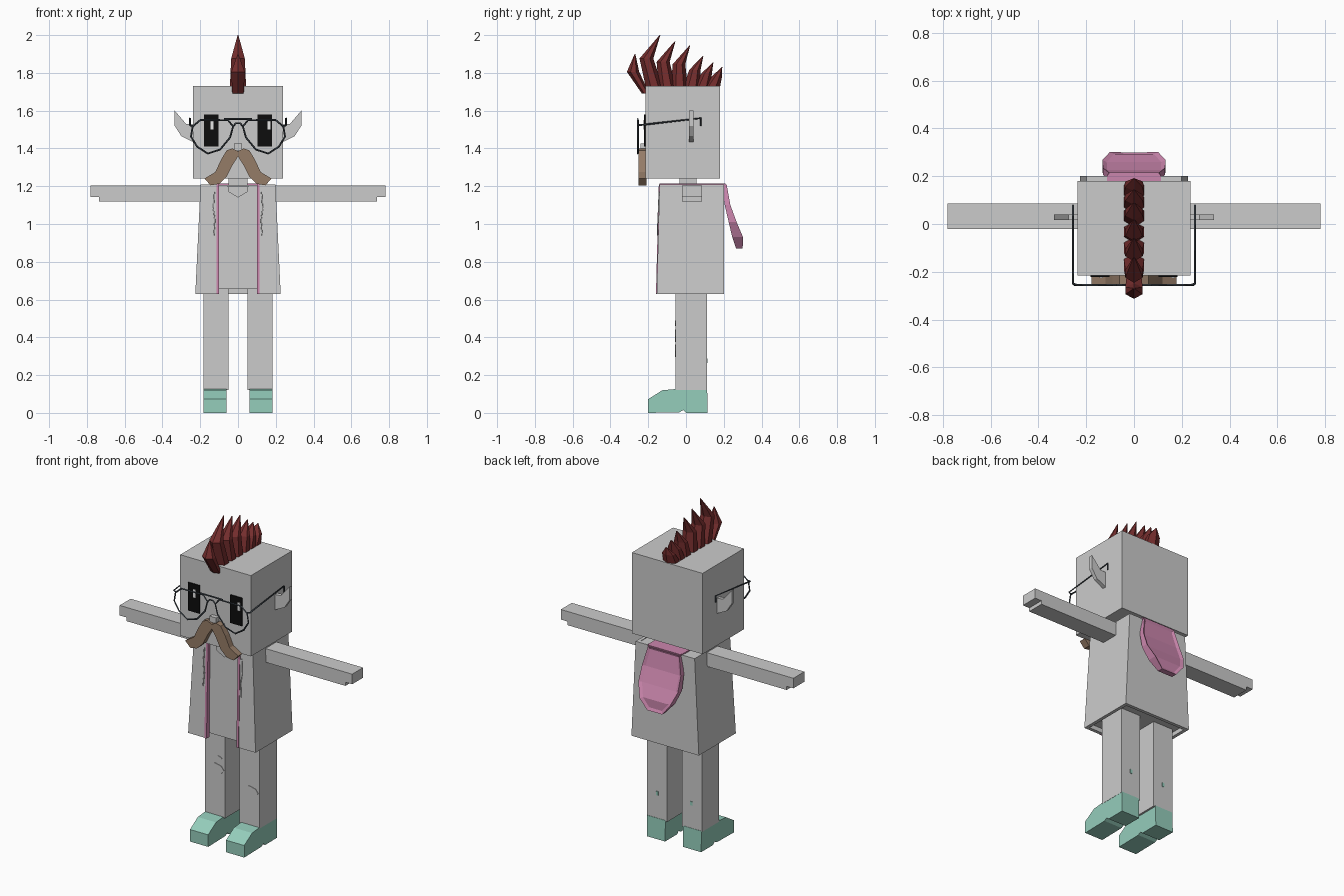
import bpy, bmesh, math

cube = bpy.data.objects.get("Cube")
if cube:
    bpy.data.objects.remove(cube, do_unlink=True)


def material(name, r, g, b):
    m = bpy.data.materials.new(name)
    m.use_nodes = True
    m.diffuse_color = (r, g, b, 1)
    node = next(n for n in m.node_tree.nodes if n.type == 'BSDF_PRINCIPLED')
    node.inputs["Base Color"].default_value = (r, g, b, 1)
    return m


GRAY = material("light_gray", 0.6, 0.6, 0.6)
TEAL = material("teal", 0.3, 0.61, 0.5)
PINK = material("pink", 0.6, 0.24, 0.42)
RED = material("dark_red", 0.18, 0.027, 0.027)
BROWN = material("brown", 0.3, 0.2, 0.135)
SLATE = material("slate", 0.045, 0.057, 0.07)
BLACK = material("black", 0.004, 0.004, 0.004)
WHITE = material("white", 0.8, 0.8, 0.8)


def loft(name, rings, mat, rim=None):
    """Bridge rings of equal length and cap both ends."""
    bm = bmesh.new()
    loops = [[bm.verts.new(p) for p in ring] for ring in rings]
    n = len(loops[0])
    for a, b in zip(loops, loops[1:]):
        for i in range(n):
            j = (i + 1) % n
            bm.faces.new((a[i], a[j], b[j], b[i]))
    bm.faces.new(loops[0][::-1])
    bm.faces.new(loops[-1])
    bmesh.ops.recalc_face_normals(bm, faces=bm.faces[:])
    if rim:
        back = [f for f in bm.faces if f.normal.y > 0.6]
        bmesh.ops.inset_region(bm, faces=back, thickness=rim, depth=-rim / 2)
    me = bpy.data.meshes.new(name)
    bm.to_mesh(me)
    bm.free()
    me.materials.append(mat)
    ob = bpy.data.objects.new(name, me)
    bpy.context.collection.objects.link(ob)
    return ob


def rect(x0, x1, y0, y1, z):
    return [(x0, y0, z), (x1, y0, z), (x1, y1, z), (x0, y1, z)]


def box(name, x, y, z, mat):
    return loft(name, [rect(*x, *y, z[0]), rect(*x, *y, z[1])], mat)


def front_plate(name, outline, y0, y1, mat):
    return loft(name, [[(x, y, z) for x, z in outline] for y in (y0, y1)], mat)


def wire(name, points, mat, radius=0.005, closed=False):
    cu = bpy.data.curves.new(name, 'CURVE')
    cu.dimensions = '3D'
    cu.bevel_depth = radius
    cu.bevel_resolution = 0
    cu.use_fill_caps = True
    sp = cu.splines.new('POLY')
    sp.points.add(len(points) - 1)
    for p, co in zip(sp.points, points):
        p.co = (*co, 1)
    sp.use_cyclic_u = closed
    cu.materials.append(mat)
    ob = bpy.data.objects.new(name, cu)
    bpy.context.collection.objects.link(ob)
    bpy.ops.object.select_all(action='DESELECT')
    ob.select_set(True)
    bpy.context.view_layer.objects.active = ob
    bpy.ops.object.convert(target='MESH')


# Head and neck
box("head", (-0.237, 0.237), (-0.215, 0.18), (1.24, 1.73), GRAY)
box("neck", (-0.05, 0.05), (-0.035, 0.055), (1.18, 1.26), GRAY)
box("nose", (-0.022, 0.022), (-0.24, -0.21), (1.39, 1.425), GRAY)


# Open jacket shell around an inner shirt
def jacket_ring(w, f, z, t=0.02):
    half = [(0.105, f + t), (w - t, f + t), (w - t, 0.2 - t)]
    outer = [(w, 0.2), (w, f), (0.105, f)]
    mirror = lambda pts: [(-x, y) for x, y in reversed(pts)]
    plan = half + mirror(half) + mirror(outer) + outer
    return [(x, y, z) for x, y in plan]


loft("jacket", [jacket_ring(0.226, -0.155, 0.63), jacket_ring(0.198, -0.14, 1.21)], GRAY)
loft("shirt", [rect(-0.205, 0.205, -0.132, 0.185, 0.655),
               rect(-0.19, 0.19, -0.125, 0.19, 1.207)], GRAY)
front_plate("neckline", [(-0.055, 1.2), (0.055, 1.2), (0.05, 1.17), (0, 1.14), (-0.05, 1.17)],
            -0.134, -0.126, GRAY)
box("collar_back", (-0.11, 0.11), (0.08, 0.21), (1.205, 1.215), PINK)

# Hood hanging down the back
hood = [(0.105, 0.19, 0.215, 1.21), (0.13, 0.205, 0.235, 1.1), (0.132, 0.226, 0.268, 1.01),
        (0.1, 0.245, 0.302, 0.93), (0.05, 0.265, 0.3, 0.87)]
loft("hood", [rect(-w, w, a, b, z) for w, a, b, z in hood], PINK, rim=0.018)

for s, side in ((1, "left"), (-1, "right")):
    def flip(pts):
        return [(s * p[0], *p[1:]) for p in pts]

    # Jacket trim, collar and drawstring
    loft("trim_" + side, [flip(rect(0.1, 0.114, -0.159, -0.13, 0.63)),
                          flip(rect(0.1, 0.114, -0.144, -0.12, 1.21))], PINK)
    box("collar_" + side, sorted((s * 0.1, s * 0.114)), (-0.14, 0.2), (1.205, 1.215), PINK)
    wire("drawstring_" + side, flip([(0.125, -0.143, 1.17), (0.13, -0.146, 1.08),
                                     (0.122, -0.149, 1.02), (0.128, -0.152, 0.94)]), GRAY, 0.003)

    # Arm with a thinner hand at the end
    front_plate("arm_" + side, flip([(0.19, 1.12), (0.735, 1.12), (0.735, 1.142), (0.78, 1.142),
                                     (0.78, 1.203), (0.19, 1.203)]), -0.02, 0.085, GRAY)

    # Leg and shoe
    box("leg_" + side, sorted((s * 0.049, s * 0.183)), (-0.055, 0.11), (0.12, 0.66), GRAY)
    shoe = [(-0.2, 0), (-0.2, 0.073), (-0.125, 0.12), (-0.055, 0.126), (0.112, 0.126),
            (0.115, 0), (0, 0), (-0.015, 0.015), (-0.035, 0.003)]
    loft("shoe_" + side, [[(s * x, y, z) for y, z in shoe] for x in (0.06, 0.182)], TEAL)
    box("calf_hole_" + side, sorted((s * 0.108, s * 0.122)), (0.105, 0.114), (0.265, 0.288), TEAL)

    # Eye with glint
    box("eye_" + side, sorted((s * 0.103, s * 0.181)), (-0.222, -0.21), (1.41, 1.58), BLACK)
    gx = 0.163 if s > 0 else -0.137
    box("eye_glint_" + side, (gx - 0.008, gx + 0.008), (-0.225, -0.22), (1.5, 1.55), WHITE)

    # Pointed ear
    front_plate("ear_" + side, flip([(0.22, 1.525), (0.275, 1.53), (0.335, 1.6), (0.335, 1.52),
                                     (0.3, 1.465), (0.22, 1.425)]), 0.017, 0.04, GRAY)

    # Glasses rim and temple
    rim = [(0.026, 1.516), (0.042, 1.458), (0.095, 1.394), (0.16, 1.373), (0.217, 1.41),
           (0.249, 1.463), (0.24, 1.516), (0.2, 1.55), (0.053, 1.55)]
    wire("glasses_rim_" + side, flip([(x, -0.255, z) for x, z in rim]), SLATE, closed=True)
    wire("glasses_temple_" + side, flip([(0.24, -0.255, 1.52), (0.255, -0.25, 1.523),
                                         (0.255, 0.078, 1.56), (0.255, 0.078, 1.52)]), SLATE)

    # Half of the moustache
    front_plate("moustache_" + side, flip([(0, 1.385), (0.03, 1.4), (0.06, 1.39), (0.09, 1.34),
                                           (0.12, 1.275), (0.178, 1.24), (0.145, 1.205),
                                           (0.1, 1.212), (0.06, 1.25), (0.03, 1.31), (0, 1.357)]),
                -0.252, -0.21, BROWN)

wire("glasses_bar", [(-0.075, -0.255, 1.556), (0.075, -0.255, 1.556)], SLATE)
wire("glasses_bridge", [(-0.027, -0.255, 1.515), (-0.012, -0.255, 1.533),
                        (0.012, -0.255, 1.533), (0.027, -0.255, 1.515)], SLATE)

# Torn patches on the trousers
for name, cx, cz, w, h in (("knee_patch_right", -0.115, 0.408, 0.06, 0.033),
                           ("small_patch_right", -0.095, 0.475, 0.028, 0.014),
                           ("knee_patch_left", 0.115, 0.33, 0.06, 0.033)):
    oval = [(cx + w * math.cos(k * math.pi / 4), cz + h * math.sin(k * math.pi / 4))
            for k in range(8)]
    front_plate(name, oval, -0.058, -0.05, GRAY)


# Mohawk of swept spikes
def spike_ring(y, z, depth, width):
    return [(0, y - depth, z), (width, y - depth * 0.4, z), (width, y + depth * 0.5, z),
            (0, y + depth, z), (-width, y + depth * 0.5, z), (-width, y - depth * 0.4, z)]


spikes = [(-0.27, 1.9, -0.213, 1.69, 0.05), (-0.138, 2.0, -0.168, 1.725, 0.26),
          (-0.058, 1.967, -0.1, 1.725, 0.26), (0.02, 1.945, -0.035, 1.725, 0.26),
          (0.09, 1.89, 0.03, 1.725, 0.26), (0.143, 1.855, 0.085, 1.725, 0.26),
          (0.19, 1.83, 0.135, 1.725, 0.24)]
for i, (ty, tz, by, bz, lean) in enumerate(spikes):
    h = tz - bz
    loft("mohawk_spike_%d" % (i + 1),
         [spike_ring(by, bz, 0.02 if i == 0 else 0.045, 0.03 if i == 0 else 0.043),
          spike_ring(ty - lean * h, bz + 0.55 * h, 0.02 + 0.06 * h, 0.036),
          spike_ring(ty, tz, 0.002, 0.002)], RED)
